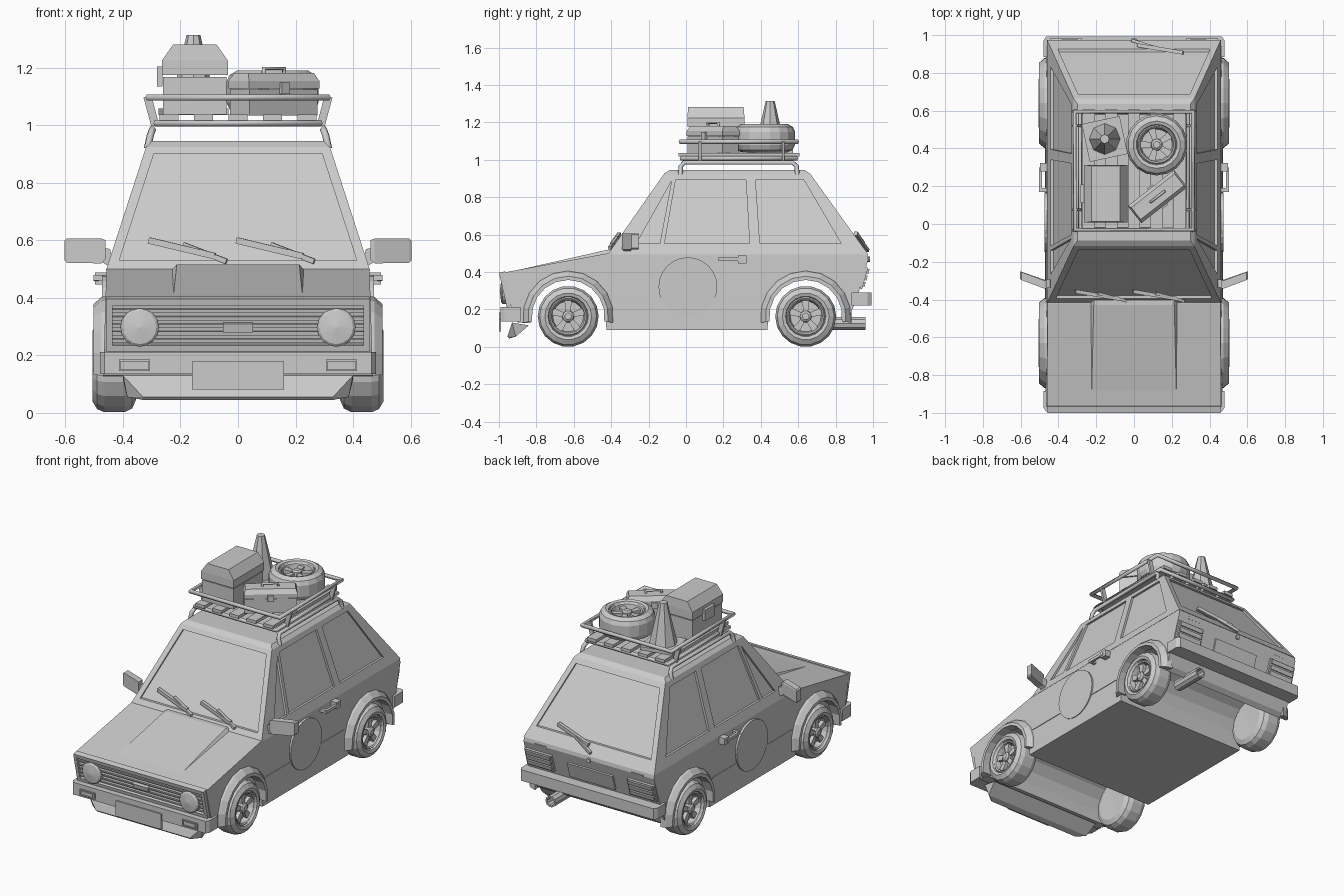
import bpy, bmesh
from math import sin, cos, radians, pi
from mathutils import Matrix, Vector, Euler

if "Cube" in bpy.data.objects:
    bpy.data.objects.remove(bpy.data.objects["Cube"])


def make(name, bm, mirror=False, hidden=False):
    bmesh.ops.recalc_face_normals(bm, faces=bm.faces)
    me = bpy.data.meshes.new(name)
    bm.to_mesh(me)
    bm.free()
    ob = bpy.data.objects.new(name, me)
    bpy.context.collection.objects.link(ob)
    if mirror:
        m = ob.modifiers.new("mirror", 'MIRROR')
        m.use_mirror_merge = False
    ob.hide_render = hidden
    return ob


def add_box(bm, c, s, rot=(0, 0, 0)):
    mat = Matrix.Translation(c) @ Euler(rot).to_matrix().to_4x4() @ Matrix.Diagonal((*s, 1))
    bmesh.ops.create_cube(bm, size=1, matrix=mat)


def add_bar(bm, p, q, w, h):
    p, q = Vector(p), Vector(q)
    d = q - p
    mat = Matrix.Translation((p + q) / 2) @ d.to_track_quat('Z', 'Y').to_matrix().to_4x4()
    bmesh.ops.create_cube(bm, size=1, matrix=mat @ Matrix.Diagonal((w, h, d.length, 1)))


def add_hull(bm, pts):
    vs = [bm.verts.new(p) for p in pts]
    bmesh.ops.convex_hull(bm, input=vs)
    es = list({e for v in vs for e in v.link_edges})
    bmesh.ops.dissolve_limit(bm, angle_limit=.02, verts=vs, edges=es)


def add_sweep(bm, prof, n, mat, a0=0, a1=360):
    """Turn a closed (radius, x) profile around the local x axis."""
    full = a1 - a0 >= 360
    k, vs = len(prof), []
    for i in range(n if full else n + 1):
        a = radians(a0 + (a1 - a0) * i / n)
        vs.append([bm.verts.new(mat @ Vector((x, r * cos(a), r * sin(a)))) for r, x in prof])
    for i in range(n):
        a, b = vs[i], vs[(i + 1) % len(vs)]
        for j in range(k):
            bm.faces.new((a[j], a[(j + 1) % k], b[(j + 1) % k], b[j]))
    if not full:
        bm.faces.new(vs[0])
        bm.faces.new(vs[-1])
    bmesh.ops.remove_doubles(bm, verts=[v for ring in vs for v in ring], dist=1e-5)


def add_tube(bm, pts, r, cyclic=False):
    cu = bpy.data.curves.new("path", 'CURVE')
    cu.dimensions, cu.bevel_depth, cu.bevel_resolution, cu.use_fill_caps = '3D', r, 1, True
    sp = cu.splines.new('POLY')
    sp.points.add(len(pts) - 1)
    for pt, co in zip(sp.points, pts):
        pt.co = (*co, 1)
    sp.use_cyclic_u = cyclic
    ob = bpy.data.objects.new("path", cu)
    bm.from_mesh(bpy.data.meshes.new_from_object(ob))
    bpy.data.objects.remove(ob)


T = Matrix.Translation
AXLES, AXLE_Z = (-.63, .64), .163

# lower body: side profile with wheel arches, slightly narrower upwards
def arch(cy):
    return [(cy + .205 * cos(radians(a)), AXLE_Z + .205 * sin(radians(a))) for a in range(-10, 191, 20)]

prof = [(-.978, .397), (-.42, .50), (.97, .50), (.975, .47), (.92, .28), (.87, .15)] + arch(AXLES[1]) \
    + [(.435, .09), (-.425, .09)] + arch(AXLES[0]) + [(-.9, .13), (-.938, .22)]
bm = bmesh.new()
width = lambda z: .470 - (z - .09) * .03
L, R = [[bm.verts.new((s * width(z), y, z)) for y, z in prof] for s in (-1, 1)]
bm.faces.new(L)
bm.faces.new(R)
for i in range(len(prof)):
    j = (i + 1) % len(prof)
    bm.faces.new((L[i], L[j], R[j], R[i]))
make("lower_body", bm)

# cabin with recessed windows
sx = lambda z: .458 - (z - .50) * .325
fy = lambda z: -.415 + (z - .50) * .70
ry = lambda z: .65 + (.945 - z) * .72
bm = bmesh.new()
add_hull(bm, [(s * (sx(z) - i), y, z) for z, i in ((.495, 0), (.925, 0), (.945, .015))
              for s in (-1, 1) for y in (fy(z) + i, ry(z) - i)])
cabin = make("cabin", bm)
bm = bmesh.new()
for quad in ([(-.265, .552), (-.14, .552), (-.078, .885)],
             [(-.115, .552), (.34, .552), (.32, .893), (-.055, .893)],
             [(.395, .552), (.83, .552), (.63, .893), (.372, .893)]):
    for s in (-1, 1):
        add_hull(bm, [(s * (sx(z) + o), y, z) for y, z in quad for o in (-.014, .05)])
for f, zb, zt, d in ((fy, .53, .90, -1), (ry, .56, .895, 1)):
    add_hull(bm, [(s * (sx(z) - .035), f(z) + d * o, z) for z in (zb, zt) for s in (-1, 1) for o in (-.016, .08)])
cutter = make("window_cutter", bm, hidden=True)
cutter.hide_viewport = True
m = cabin.modifiers.new("windows", 'BOOLEAN')
m.object, m.operation, m.solver = cutter, 'DIFFERENCE', 'EXACT'

# bonnet bulge and front lip
bm = bmesh.new()
add_hull(bm, [(s * x, y, z) for s in (-1, 1) for x, y, z in
              ((.225, -.93, .404), (.235, -.43, .49), (.213, -.43, .517), (.235, -.39, .49), (.213, -.40, .517))])
make("bonnet_bulge", bm)

# grille: frame, slats and centre bar on the tilted nose
tilt = radians(13)
gy = lambda z: -.978 + (.397 - z) * .226
bm = bmesh.new()
for z, h in ((.388, .025), (.228, .022)):
    add_box(bm, (0, gy(z) - .004, z), (.915, .035, h), (tilt, 0, 0))
for s in (-1, 1):
    add_box(bm, (s * .447, gy(.308) - .004, .308), (.022, .035, .17), (tilt, 0, 0))
make("grille_frame", bm)
bm = bmesh.new()
for i in range(5):
    z = .252 + i * .026
    add_box(bm, (0, gy(z) - .003, z), (.88, .018, .013), (tilt, 0, 0))
add_box(bm, (0, gy(.297) - .014, .297), (.105, .02, .03), (tilt, 0, 0))
make("grille_slats", bm)

# headlights
bm = bmesh.new()
add_sweep(bm, [(0, 0), (.067, 0), (.067, .028), (.058, .036), (0, .044)], 16,
          T((.342, -.952, .297)) @ Matrix.Rotation(-pi / 2, 4, 'Z'))
make("headlight", bm, True)

# bumpers, indicators, plates and front splitter
for name, d, z0, z1 in (("front_bumper", -1, .135, .212), ("rear_bumper", 1, .222, .292)):
    bm = bmesh.new()
    add_hull(bm, [(s * x, d * y, z) for s in (-1, 1) for z in (z0, z1)
                  for x, y in ((.48, .885), (.48, .97), (.465, .992))])
    make(name, bm)
bm = bmesh.new()
for z in (.148, .182):
    add_box(bm, (.36, -.994, z), (.108, .01, .006))
for x in (.309, .411):
    add_box(bm, (x, -.994, .165), (.006, .01, .04))
add_box(bm, (.36, -.993, .165), (.075, .008, .02))
make("front_indicator", bm, True)
bm = bmesh.new()
add_box(bm, (0, -.994, .13), (.32, .012, .098))
make("front_plate", bm)
bm = bmesh.new()
add_hull(bm, [(s * x, y, z) for s in (-1, 1) for x, y, z in
              ((.40, -.84, .115), (.40, -.93, .13), (.385, -.91, .055), (.33, -.945, .045),
               (.33, -.955, .055), (.38, -.92, .08))])
make("front_splitter", bm)

# tail lights, rear plate and tailgate details
back = radians(-16)
by = lambda z: .92 + (z - .28) * .29
bm = bmesh.new()
add_box(bm, (.36, by(.37), .37), (.19, .025, .115), (back, 0, 0))
for z in (.335, .37, .405):
    add_box(bm, (.36, by(z) + .013, z), (.17, .018, .026), (back, 0, 0))
make("tail_light", bm, True)
bm = bmesh.new()
add_box(bm, (0, by(.36), .36), (.32, .02, .10), (back, 0, 0))
make("rear_plate", bm)
bm = bmesh.new()
add_sweep(bm, [(0, 0), (.014, 0), (.014, .015), (0, .015)], 8, T((0, .968, .468)) @ Matrix.Rotation(pi / 2, 4, 'Z'))
for x in (-.34, .34):
    add_box(bm, (x, .968, .468), (.085, .015, .018), (back, 0, 0))
make("tailgate_trim", bm)

# exhaust with an open end
bm = bmesh.new()
add_sweep(bm, [(0, 0), (.036, 0), (.036, .21), (.026, .21), (.026, .12), (0, .12)], 10,
          T((.28, .75, .125)) @ Matrix.Rotation(pi / 2, 4, 'Z'))
make("exhaust", bm)

# wheels and a spare one lying on the rack
def add_wheel(bm, mat):
    add_sweep(bm, [(0, -.07), (.12, -.075), (.15, -.062), (.163, -.035), (.163, .035), (.152, .06), (.125, .076),
                   (.108, .07), (.104, .06), (.098, .066), (.09, .06), (.082, .028), (0, .028)], 18, mat)
    add_sweep(bm, [(0, .02), (.034, .02), (.03, .058), (.018, .066), (0, .066)], 10, mat)
    for i in range(5):
        r = mat @ Matrix.Rotation(i * 2 * pi / 5, 4, 'X')
        add_hull(bm, [r @ Vector((x, s * w, z)) for s in (-1, 1) for x in (.025, .05)
                      for w, z in ((.012, .02), (.02, .09))])

for name, cy in zip(("front", "rear"), AXLES):
    bm = bmesh.new()
    add_wheel(bm, T((.43, cy, AXLE_Z)))
    make(name + "_wheel", bm, True)
    bm = bmesh.new()
    add_sweep(bm, [(.195, .44), (.248, .44), (.240, .475), (.215, .503), (.195, .503)], 10,
              T((0, cy, AXLE_Z)), -8, 188)
    make(name + "_wheel_flare", bm, True)
bm = bmesh.new()
add_wheel(bm, T((.12, .42, 1.115)) @ Matrix.Rotation(-pi / 2, 4, 'Y'))
make("spare_wheel", bm)

# side details: sill trim, door disc, door handle, mirror
bm = bmesh.new()
add_box(bm, (.463, 0, .26), (.012, .80, .01))
make("side_trim", bm, True)
bm = bmesh.new()
add_sweep(bm, [(0, 0), (.157, 0), (.157, .018), (0, .018)], 24, T((.455, .01, .322)))
make("door_disc", bm, True)
bm = bmesh.new()
add_bar(bm, (.494, .17, .47), (.494, .30, .468), .016, .018)
add_box(bm, (.474, .18, .47), (.04, .02, .018))
add_box(bm, (.476, .30, .468), (.044, .045, .042))
make("door_handle", bm, True)
bm = bmesh.new()
add_hull(bm, [(x, y + o, z) for x, y, z0, z1 in ((.46, -.33, .535, .60), (.475, -.33, .52, .607), (.595, -.285, .522, .607), (.603, -.28, .53, .60))
              for z in (z0, z1) for o in (-.012, .03)])
add_hull(bm, [(x, y, z) for y in (-.335, -.295) for x, z in ((.43, .50), (.445, .57), (.475, .525), (.475, .575))])
make("door_mirror", bm, True)

# wipers lying on the glass
def add_wiper(bm, f, d, *pts):
    a, b, c, e = [(x, f(z) + d * .012, z) for x, z in pts]
    add_bar(bm, a, b, .02, .022)
    add_bar(bm, c, e, .016, .018)

bm = bmesh.new()
for o in (0, .305):
    add_wiper(bm, fy, -1, (-.31 + o, .60), (-.08 + o, .545), (-.19 + o, .585), (-.04 + o, .527))
make("front_wipers", bm)
bm = bmesh.new()
add_wiper(bm, ry, 1, (.02, .55), (.26, .605), (-.01, .515), (.13, .575))
make("rear_wiper", bm)

# roof rack
bm = bmesh.new()
add_tube(bm, [(.315, -.03, .92), (.305, -.028, .965), (.298, -.01, .985), (.298, .57, .985),
              (.305, .592, .965), (.315, .595, .92)], .013)
for y in (.075, .52):
    add_bar(bm, (.288, y, 1.0), (.315, y, 1.10), .014, .028)
make("rack_side", bm, True)
bm = bmesh.new()
for x, z, y0, y1 in ((.285, 1.008, -.025, .59), (.313, 1.097, -.03, .595)):
    add_tube(bm, [(-x, y0, z), (x, y0, z), (x, y1, z), (-x, y1, z)], .013, True)
make("rack_rails", bm)
bm = bmesh.new()
for i in range(5):
    add_box(bm, (-.24 + i * .12, .283, 1.027), (.065, .645, .02))
make("rack_slats", bm)

# luggage: cool box, tool case and traffic cone
bm = bmesh.new()
add_box(bm, (-.15, .16, 1.103), (.22, .295, .13))
add_hull(bm, [(-.15 + sx_ * hx, .16 + sy * hy, z) for sx_ in (-1, 1) for sy in (-1, 1)
              for hx, hy, z in ((.115, .153, 1.175), (.115, .153, 1.225), (.075, .148, 1.282))])
add_box(bm, (-.272, .16, 1.17), (.02, .10, .07))
make("cool_box", bm)
spin = T((.125, .145, 0)) @ Matrix.Rotation(radians(38), 4, 'Z')
bm = bmesh.new()
add_box(bm, (0, 0, 1.08), (.30, .11, .09))
add_hull(bm, [(s * x, t * y, z) for s in (-1, 1) for t in (-1, 1)
              for x, y, z in ((.155, .058, 1.128), (.155, .058, 1.155), (.145, .04, 1.182))])
add_tube(bm, [(-.045, 0, 1.18), (-.045, 0, 1.198), (.045, 0, 1.198), (.045, 0, 1.18)], .008)
for t in (-1, 1):
    add_box(bm, (0, t * .06, 1.13), (.035, .016, .04))
bm.transform(spin)
make("tool_case", bm)
bm = bmesh.new()
add_box(bm, (-.155, .45, 1.047), (.205, .205, .022), (0, 0, radians(12)))
add_sweep(bm, [(0, 0), (.083, 0), (.024, .26), (0, .26)], 8, T((-.155, .45, 1.055)) @ Matrix.Rotation(-pi / 2, 4, 'Y'))
make("traffic_cone", bm)
